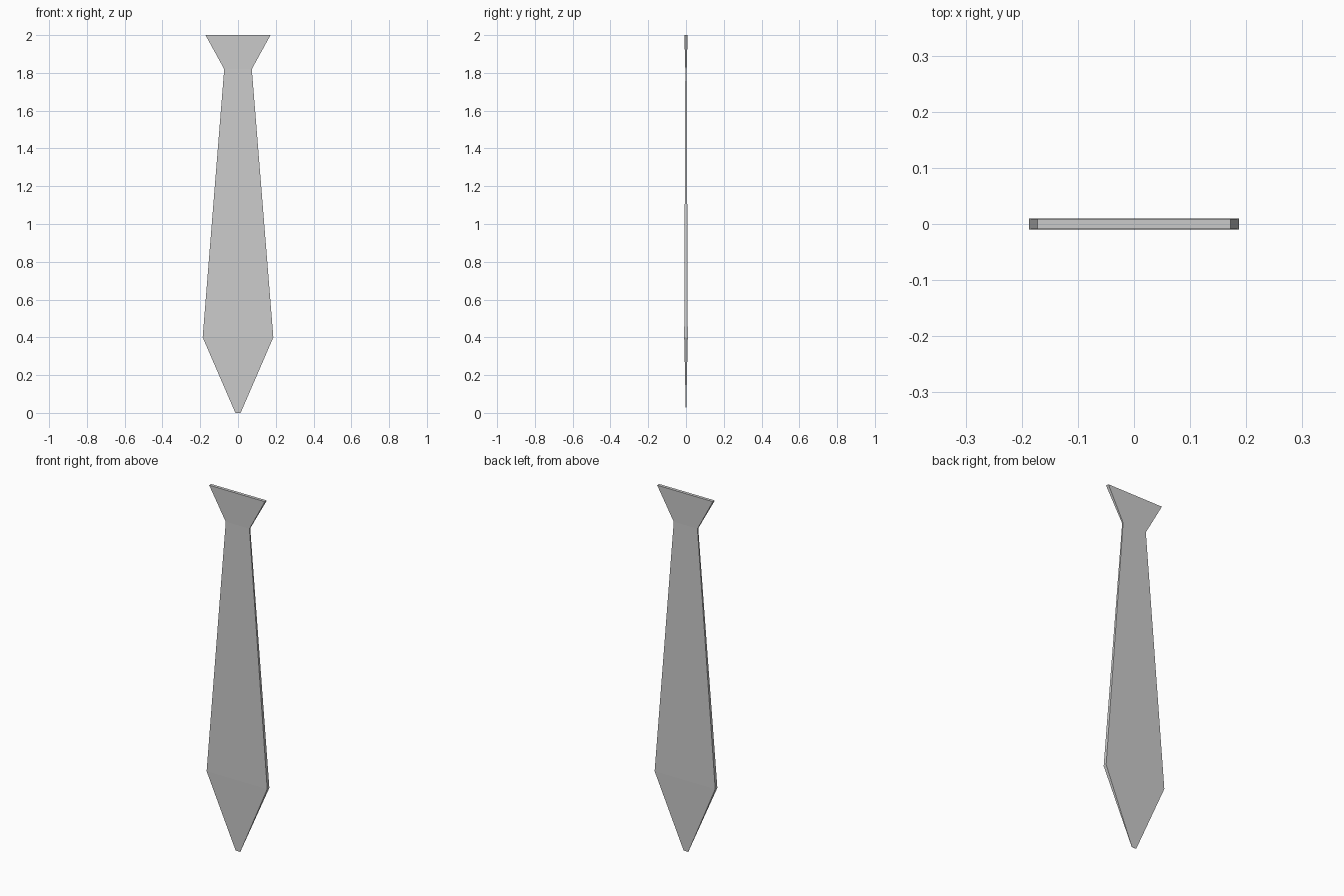
import bpy, bmesh

if "Cube" in bpy.data.objects:
    bpy.data.objects.remove(bpy.data.objects["Cube"])

# Necktie: rectangular cross-sections whose thickness scales with width
sections = [(0.0, 0.014), (0.40, 0.187), (1.82, 0.073), (2.0, 0.172)]  # (z, half width)
DEPTH_RATIO = 0.0095 / 0.187

bm = bmesh.new()
rings = []
for z, w in sections:
    d = w * DEPTH_RATIO
    rings.append([bm.verts.new((sx * w, sy * d, z))
                  for sx, sy in ((-1, -1), (1, -1), (1, 1), (-1, 1))])

# Side walls between neighbouring sections
for low, high in zip(rings, rings[1:]):
    for i in range(4):
        j = (i + 1) % 4
        bm.faces.new((low[i], low[j], high[j], high[i]))

# Tip and top caps
bm.faces.new(rings[0][::-1])
bm.faces.new(rings[-1])
bmesh.ops.recalc_face_normals(bm, faces=bm.faces)

mesh = bpy.data.meshes.new("necktie")
bm.to_mesh(mesh)
bm.free()
bpy.context.collection.objects.link(bpy.data.objects.new("necktie", mesh))
